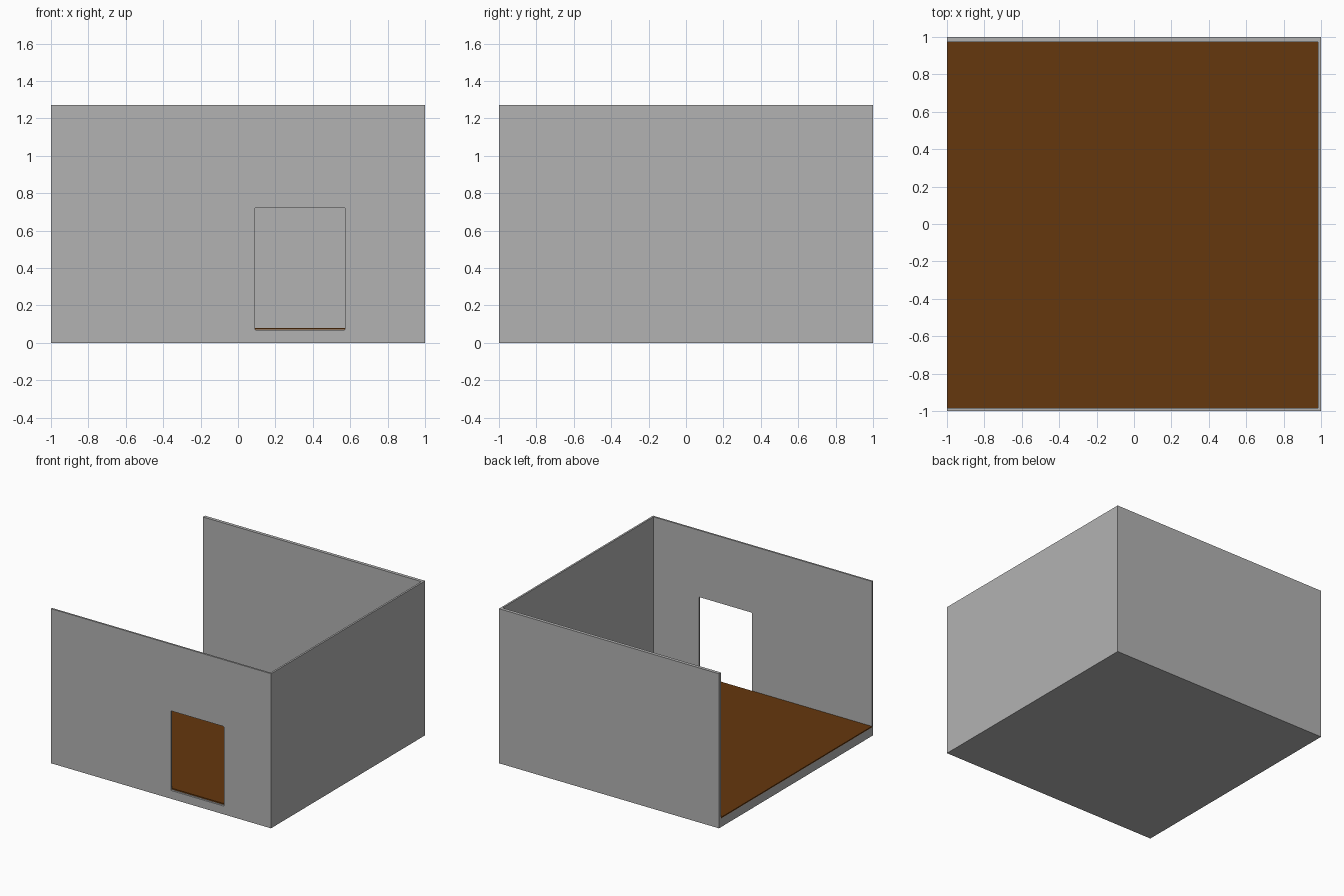
import bpy, bmesh

if "Cube" in bpy.data.objects:
    bpy.data.objects.remove(bpy.data.objects["Cube"])

def material(name, rgb):
    m = bpy.data.materials.new(name)
    m.diffuse_color = (*rgb, 1)
    m.use_nodes = True
    m.node_tree.nodes["Principled BSDF"].inputs["Base Color"].default_value = m.diffuse_color
    return m

grey = material("plaster grey", (0.45, 0.45, 0.45))
brown = material("wood brown", (0.13, 0.038, 0.004))

def box(name, lo, hi, mat):
    bm = bmesh.new()
    bmesh.ops.create_cube(bm, size=1)
    for v in bm.verts:
        v.co = [a if c < 0 else b for c, a, b in zip(v.co, lo, hi)]
    me = bpy.data.meshes.new(name)
    bm.to_mesh(me)
    bm.free()
    me.materials.append(mat)
    ob = bpy.data.objects.new(name, me)
    bpy.context.collection.objects.link(ob)
    return ob

H, FLOOR = 1.27, 0.08

# floor slab with thin wooden covering, open on the left
box("floor_slab", (-1, -0.985, 0), (0.985, 0.973, FLOOR - 0.009), grey)
box("wood_floor", (-1, -0.985, FLOOR - 0.009), (0.985, 0.973, FLOOR), brown)

# back and right walls
box("back_wall", (-1, 0.973, 0), (1, 1, H), grey)
box("right_wall", (0.985, -0.985, 0), (1, 0.973, H), grey)

# front wall with a slightly rounded window opening
front = box("front_wall", (-1, -1, 0), (1, -0.985, H), grey)
cutter = box("window_cutter", (0.09, -1.1, 0.068), (0.573, -0.9, 0.722), grey)
bm = bmesh.new()
bm.from_mesh(cutter.data)
along_y = [e for e in bm.edges if abs(e.verts[0].co.y - e.verts[1].co.y) > 0.1]
bmesh.ops.bevel(bm, geom=along_y, offset=0.008, segments=2, affect='EDGES', profile=0.5)
bm.to_mesh(cutter.data)
bm.free()
cutter.hide_render = True
cutter.hide_set(True)
cut = front.modifiers.new("window", 'BOOLEAN')
cut.operation = 'DIFFERENCE'
cut.solver = 'EXACT'
cut.object = cutter
